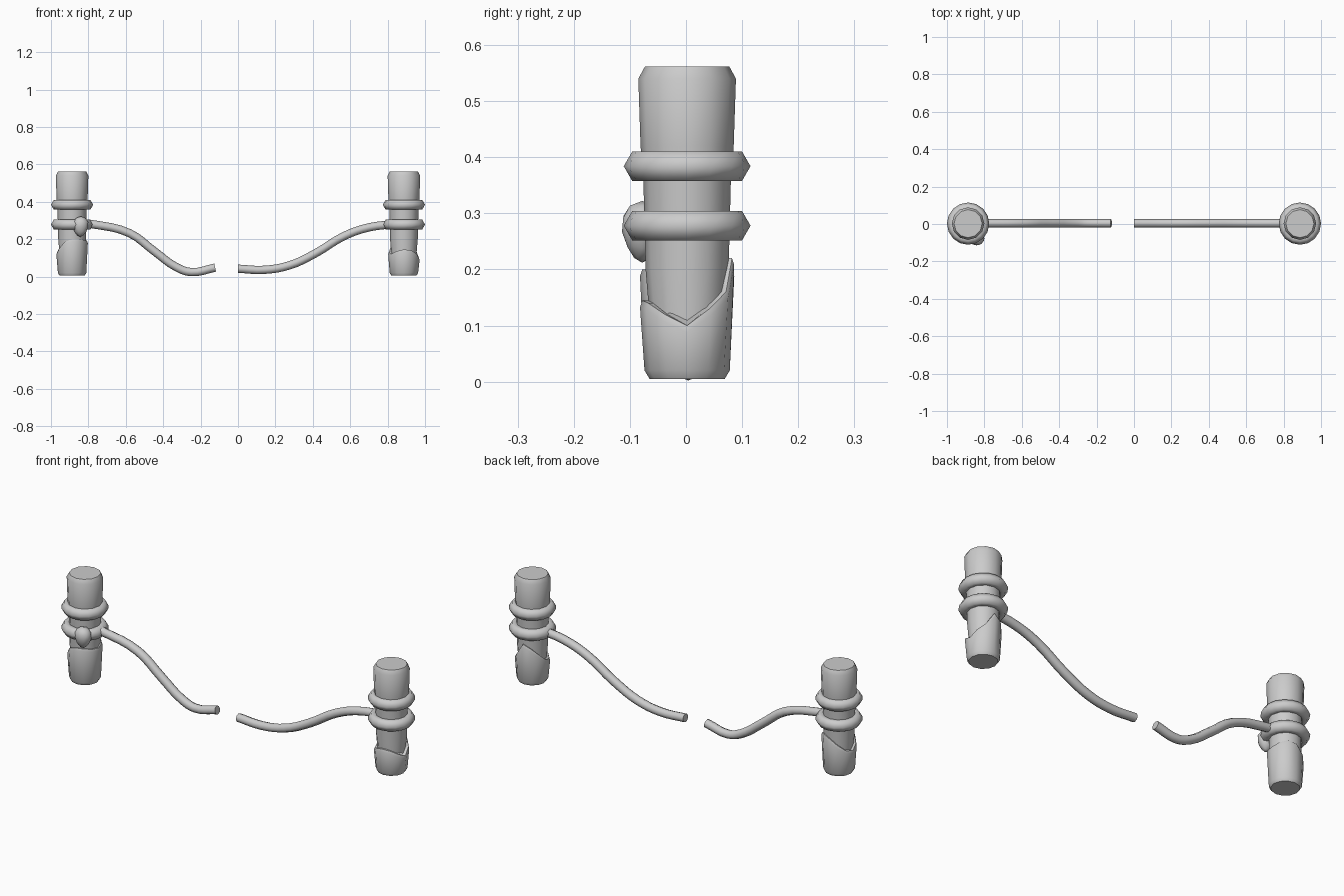
import bpy, bmesh
from math import cos, sin, pi, radians

if "Cube" in bpy.data.objects:
    bpy.data.objects.remove(bpy.data.objects["Cube"])

N = 12
POST_X = 0.887


def finish(name, bm, angle=40):
    bmesh.ops.recalc_face_normals(bm, faces=bm.faces)
    me = bpy.data.meshes.new(name)
    bm.to_mesh(me)
    bm.free()
    ob = bpy.data.objects.new(name, me)
    bpy.context.collection.objects.link(ob)
    smooth(ob, angle)
    return ob


def smooth(ob, angle):
    bpy.ops.object.select_all(action='DESELECT')
    ob.select_set(True)
    bpy.context.view_layer.objects.active = ob
    bpy.ops.object.shade_smooth_by_angle(angle=radians(angle))


def lathe(name, x, rings, y=0.0):
    """Skin a stack of rings; each ring is (radius, height or list of heights)."""
    bm = bmesh.new()
    loops = []
    for r, z in rings:
        hs = z if isinstance(z, list) else [z] * N
        loops.append([bm.verts.new((x + r * cos(2 * pi * i / N), y + r * sin(2 * pi * i / N), hs[i]))
                      for i in range(N)])
    for a, b in zip(loops, loops[1:]):
        for i in range(N):
            j = (i + 1) % N
            bm.faces.new((a[i], a[j], b[j], b[i]))
    bm.faces.new(loops[0][::-1])
    bm.faces.new(loops[-1])
    return finish(name, bm)


def ring(name, x, z):
    bpy.ops.mesh.primitive_torus_add(location=(x, 0.002, z), major_radius=0.083, minor_radius=0.030,
                                     major_segments=16, minor_segments=6)
    ob = bpy.context.object
    ob.name = name
    smooth(ob, 70)


def rope(name, pts):
    cu = bpy.data.curves.new(name, 'CURVE')
    cu.dimensions = '3D'
    cu.bevel_depth = 0.022
    cu.bevel_resolution = 2
    cu.resolution_u = 4
    cu.use_fill_caps = True
    sp = cu.splines.new('BEZIER')
    sp.bezier_points.add(len(pts) - 1)
    for p, (x, z) in zip(sp.bezier_points, pts):
        p.co = (x, 0.004, z)
        p.handle_left_type = p.handle_right_type = 'AUTO'
    ob = bpy.data.objects.new(name, cu)
    bpy.context.collection.objects.link(ob)
    bpy.ops.object.select_all(action='DESELECT')
    ob.select_set(True)
    bpy.context.view_layer.objects.active = ob
    bpy.ops.object.convert(target='MESH')
    smooth(bpy.context.object, 50)


# Uneven sleeve rim heights, anticlockwise from +x
rims = {
    "right": [.10, .13, .16, .22, .20, .165, .13, .12, .135, .145, .14, .12],
    "left": [.19, .20, .21, .20, .17, .14, .13, .15, .185, .20, .20, .195],
}

for side, s in (("left", -1), ("right", 1)):
    x = s * POST_X
    # Tapered post with a chamfered top
    lathe(side + "_post", x, [(.060, .03), (.074, .20), (.078, .36), (.083, .42), (.087, .54), (.075, .562)], .002)
    # Metal-like foot sleeve with ragged rim
    rim = rims[side]
    lathe(side + "_foot_sleeve", x, [(.067, .005), (.076, .02), (.084, [h - .012 for h in rim]),
                                     (.080, rim), (.070, rim)], .002)
    # Rope wraps
    ring(side + "_upper_wrap", x, .384)
    ring(side + "_lower_wrap", x, .278)

# Sagging rope halves, broken in the middle
rope("left_rope", [(-.86, .288), (-.78, .28), (-.58, .232), (-.447, .135), (-.325, .048), (-.25, .024), (-.122, .048)])
rope("right_rope", [(0, .042), (.14, .036), (.275, .06), (.41, .122), (.57, .218), (.70, .263), (.86, .282)])

# Knot on the left post
bm = bmesh.new()
bmesh.ops.create_icosphere(bm, subdivisions=2, radius=1)
for v in bm.verts:
    taper = 1 + .25 * v.co.z
    v.co = (-.842 + .042 * taper * v.co.x, -.078 + .036 * taper * v.co.y, .267 + .055 * v.co.z)
finish("rope_knot", bm, 50)
